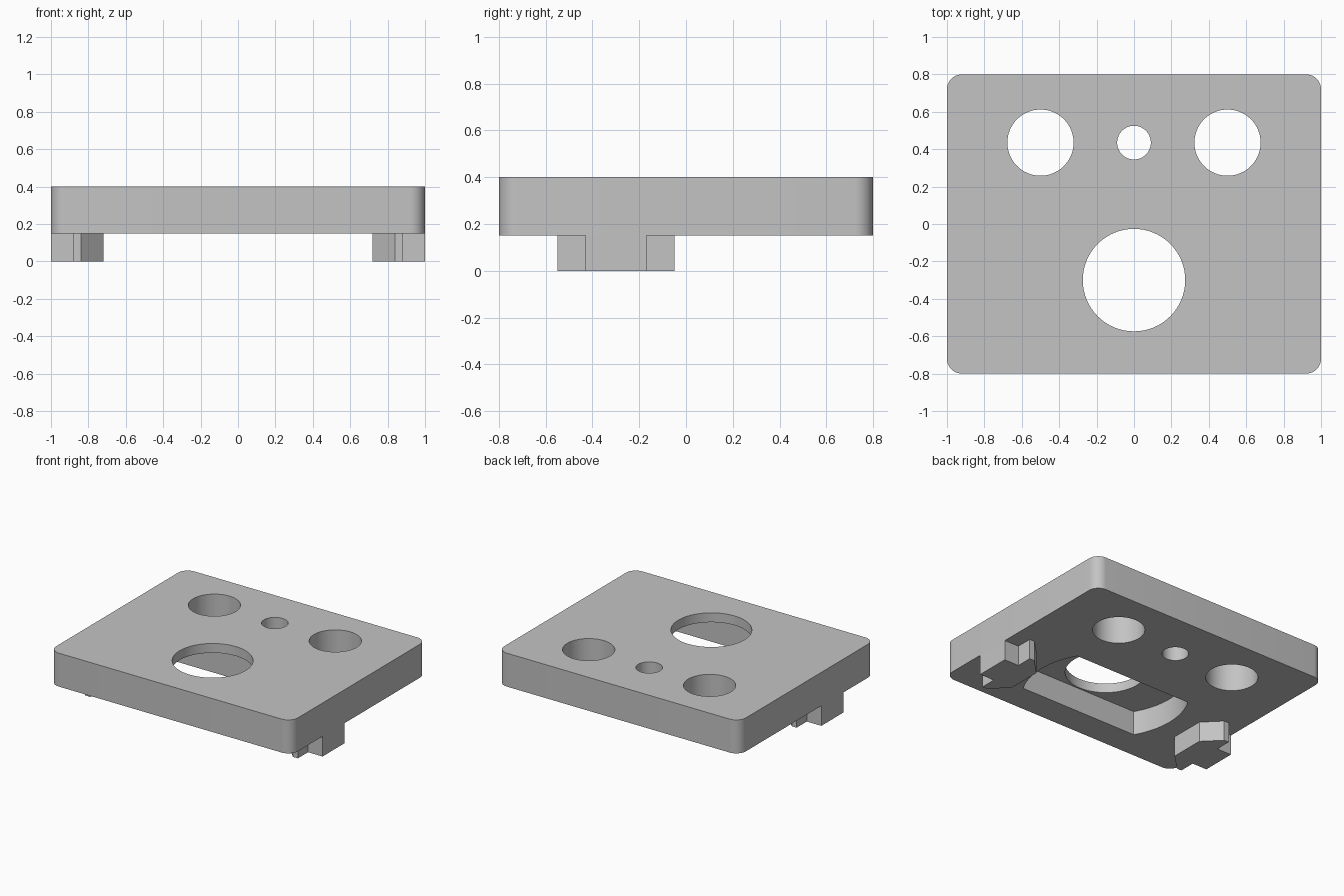
import bpy
import bmesh
from math import asin, cos, sin, pi

if "Cube" in bpy.data.objects:
    bpy.data.objects.remove(bpy.data.objects["Cube"], do_unlink=True)

grey = bpy.data.materials.new("light_grey")
grey.use_nodes = True
colour = (0.55, 0.55, 0.55, 1)
grey.diffuse_color = colour
grey.node_tree.nodes["Principled BSDF"].inputs["Base Color"].default_value = colour


def arc(cx, cy, r, start, end, steps):
    angles = [start + (end - start) * i / steps for i in range(steps + 1)]
    return [(cx + r * cos(a), cy + r * sin(a)) for a in angles]


def prism(name, outline, bottom, top):
    """Extrude a flat outline between two heights."""
    bm = bmesh.new()
    face = bm.faces.new([bm.verts.new((x, y, bottom)) for x, y in outline])
    new = bmesh.ops.extrude_face_region(bm, geom=[face])["geom"]
    verts = [v for v in new if isinstance(v, bmesh.types.BMVert)]
    bmesh.ops.translate(bm, verts=verts, vec=(0, 0, top - bottom))
    bmesh.ops.recalc_face_normals(bm, faces=bm.faces)
    mesh = bpy.data.meshes.new(name)
    bm.to_mesh(mesh)
    bm.free()
    mesh.materials.append(grey)
    obj = bpy.data.objects.new(name, mesh)
    bpy.context.collection.objects.link(obj)
    return obj


def select(obj):
    bpy.ops.object.select_all(action="DESELECT")
    obj.select_set(True)
    bpy.context.view_layer.objects.active = obj


def cut(target, cutter):
    cutter.hide_render = True
    mod = target.modifiers.new("cut", "BOOLEAN")
    mod.operation = "DIFFERENCE"
    mod.solver = "EXACT"
    mod.object = cutter
    select(target)
    bpy.ops.object.modifier_apply(modifier=mod.name)
    bpy.data.objects.remove(cutter, do_unlink=True)


BASE, FLOOR, TOP = 0.15, 0.33, 0.40
MID_Y = -0.30

# Plate with rounded vertical corners
radius = 0.08
outline = []
for i, (sx, sy) in enumerate([(1, 1), (-1, 1), (-1, -1), (1, -1)]):
    outline += arc(sx * (1 - radius), sy * (0.8 - radius), radius,
                   i * pi / 2, (i + 1) * pi / 2, 10)
plate = prism("plate", outline, BASE, TOP)

# Underside recess: straight front and back, arced ends
reach = 0.565
spread = asin(0.285 / reach)
recess = (arc(0, MID_Y, reach, -spread, spread, 20)
          + arc(0, MID_Y, reach, pi - spread, pi + spread, 20))
cut(plate, prism("recess_cutter", recess, BASE - 0.1, FLOOR))

# Round through holes
for x, y, r in [(0, MID_Y, 0.274), (0, 0.435, 0.09),
                (-0.5, 0.435, 0.177), (0.5, 0.435, 0.177)]:
    circle = arc(x, y, r, 0, 2 * pi, 64)[:-1]
    cut(plate, prism("hole_cutter", circle, BASE - 0.1, TOP + 0.1))

select(plate)
bpy.ops.object.shade_smooth_by_angle(angle=pi / 6)

# Feet: chamfered inner corners, square notches at outer corners
half = [(0.72, 0.13), (0.84, 0.25), (0.88, 0.25), (0.88, 0.13), (1.0, 0.13)]
for name, side in [("left_foot", 1), ("right_foot", -1)]:
    loop = half + [(x, -y) for x, y in reversed(half)]
    prism(name, [(side * x, MID_Y + y) for x, y in loop], 0, BASE)
